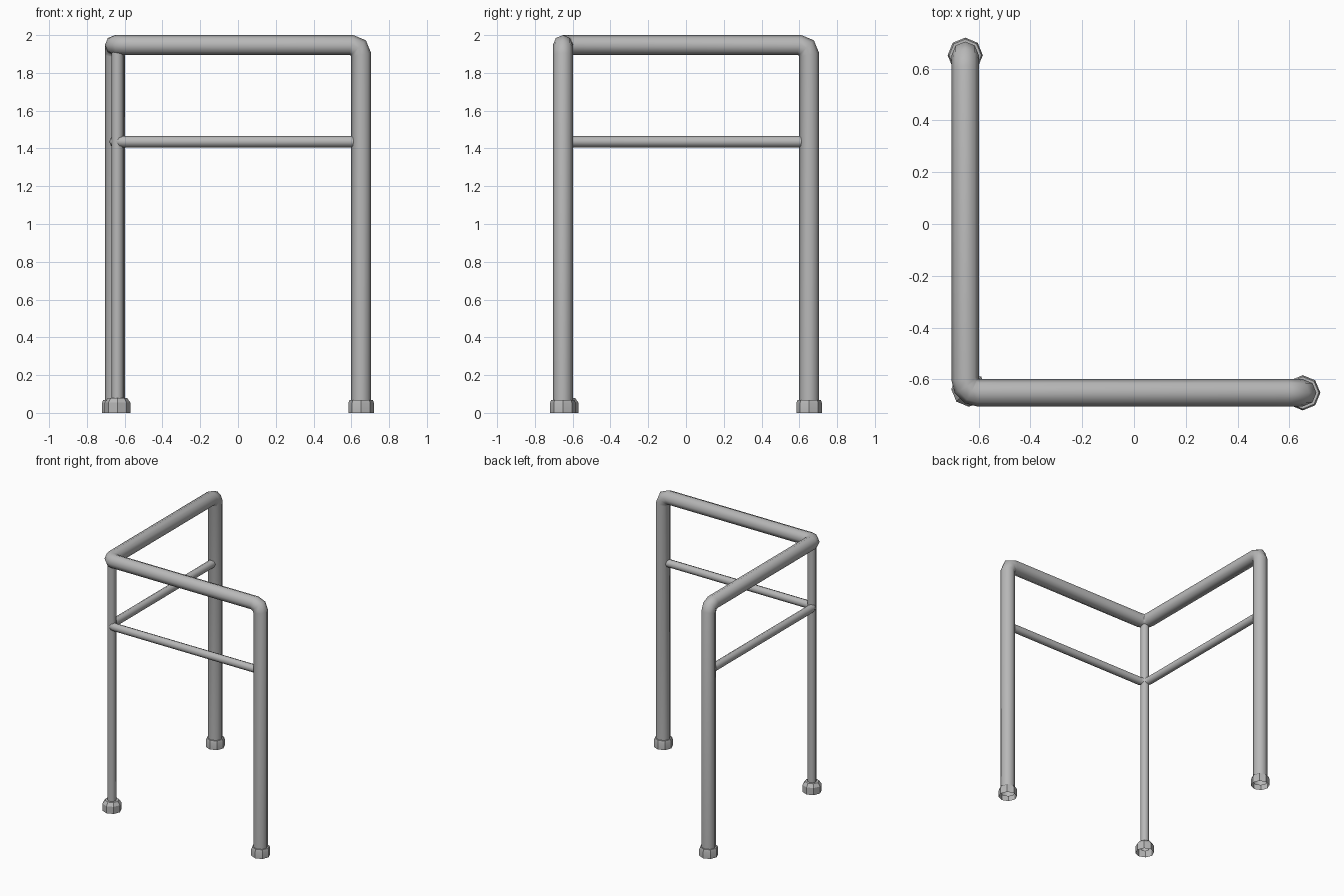
import bpy, bmesh, math
from mathutils import Vector

cube = bpy.data.objects.get("Cube")
if cube:
    bpy.data.objects.remove(cube, do_unlink=True)

SIDES = 8
E = 0.652          # centre line of rails and legs
R = 0.0525         # main pipe radius
C = 0.638          # corner post offset

metal = bpy.data.materials.new("grey metal")
metal.use_nodes = True
metal.diffuse_color = (0.48, 0.48, 0.48, 1)
metal.node_tree.nodes["Principled BSDF"].inputs["Base Color"].default_value = (0.48, 0.48, 0.48, 1)


def finish(name, bm, angle):
    bmesh.ops.recalc_face_normals(bm, faces=bm.faces)
    mesh = bpy.data.meshes.new(name)
    bm.to_mesh(mesh)
    bm.free()
    obj = bpy.data.objects.new(name, mesh)
    bpy.context.collection.objects.link(obj)
    mesh.materials.append(metal)
    bpy.ops.object.select_all(action='DESELECT')
    obj.select_set(True)
    bpy.context.view_layer.objects.active = obj
    bpy.ops.object.shade_smooth_by_angle(angle=math.radians(angle))
    return obj


def skin(bm, rings):
    for a, b in zip(rings, rings[1:]):
        for i in range(SIDES):
            j = (i + 1) % SIDES
            bm.faces.new((a[i], a[j], b[j], b[i]))


def pipe(name, path, radius):
    """Sweep an octagon along a path with mitred joints."""
    pts = [Vector(p) for p in path]
    dirs = [(b - a).normalized() for a, b in zip(pts, pts[1:])]
    u = dirs[0].orthogonal().normalized()
    w = dirs[0].cross(u)
    ring = [pts[0] + radius * (u * math.cos(t) + w * math.sin(t))
            for t in (math.tau * i / SIDES for i in range(SIDES))]
    bm = bmesh.new()
    rings = [[bm.verts.new(p) for p in ring]]
    for k in range(1, len(pts)):
        d = dirs[k - 1]
        n = d + dirs[k] if k < len(dirs) else d
        ring = [p + d * ((pts[k] - p).dot(n) / d.dot(n)) for p in ring]
        rings.append([bm.verts.new(p) for p in ring])
    skin(bm, rings)
    return finish(name, bm, 50)


def bend(centre, a, b, radius, steps):
    """Quarter arc from direction a to direction b."""
    c, a, b = Vector(centre), Vector(a), Vector(b)
    return [c + radius * (a * math.cos(t) + b * math.sin(t))
            for t in (math.pi / 2 * i / steps for i in range(steps + 1))]


def foot(name, x, y, profile):
    """Open-bottomed octagonal cap from (radius, height) pairs."""
    bm = bmesh.new()
    rings = [[bm.verts.new((x + r * math.cos(math.tau * i / SIDES),
                            y + r * math.sin(math.tau * i / SIDES), z))
              for i in range(SIDES)] for r, z in profile]
    skin(bm, rings)
    return finish(name, bm, 30)


# Two legs and the L-shaped top rail, one continuous bent pipe
B = 0.052                      # bend radius
inner, top = E - B, 2 - R
X, Y, Z = (1, 0, 0), (0, 1, 0), (0, 0, 1)
NX, NY = (-1, 0, 0), (0, -1, 0)
frame = [(-E, E, 0.03)]
frame += bend((-E, inner, top - B), Y, Z, B, 2)
frame += bend((-inner, -inner, top), NX, NY, B, 3)
frame += bend((inner, -E, top - B), Z, X, B, 2)
frame += [(E, -E, 0.03)]
pipe("legs_and_top_rail", frame, R)

# Thin middle rail following the same corner
rail = [(-E, E - 0.03, 1.436)]
rail += bend((-inner, -inner, 1.436), NX, NY, B, 3)
rail += [(E - 0.03, -E, 1.436)]
pipe("middle_rail", rail, 0.03)

# Thin corner post
pipe("corner_post", [(-C, -C, 0.03), (-C, -C, top)], 0.032)

# Foot caps
leg_cap = [(0.068, 0), (0.068, 0.05), (0.062, 0.068), (0.05, 0.068)]
foot("right_back_foot", -E, E, leg_cap)
foot("left_front_foot", E, -E, leg_cap)
foot("corner_foot", -C, -C, [(0.068, 0), (0.068, 0.055), (0.05, 0.08), (0.03, 0.08)])
